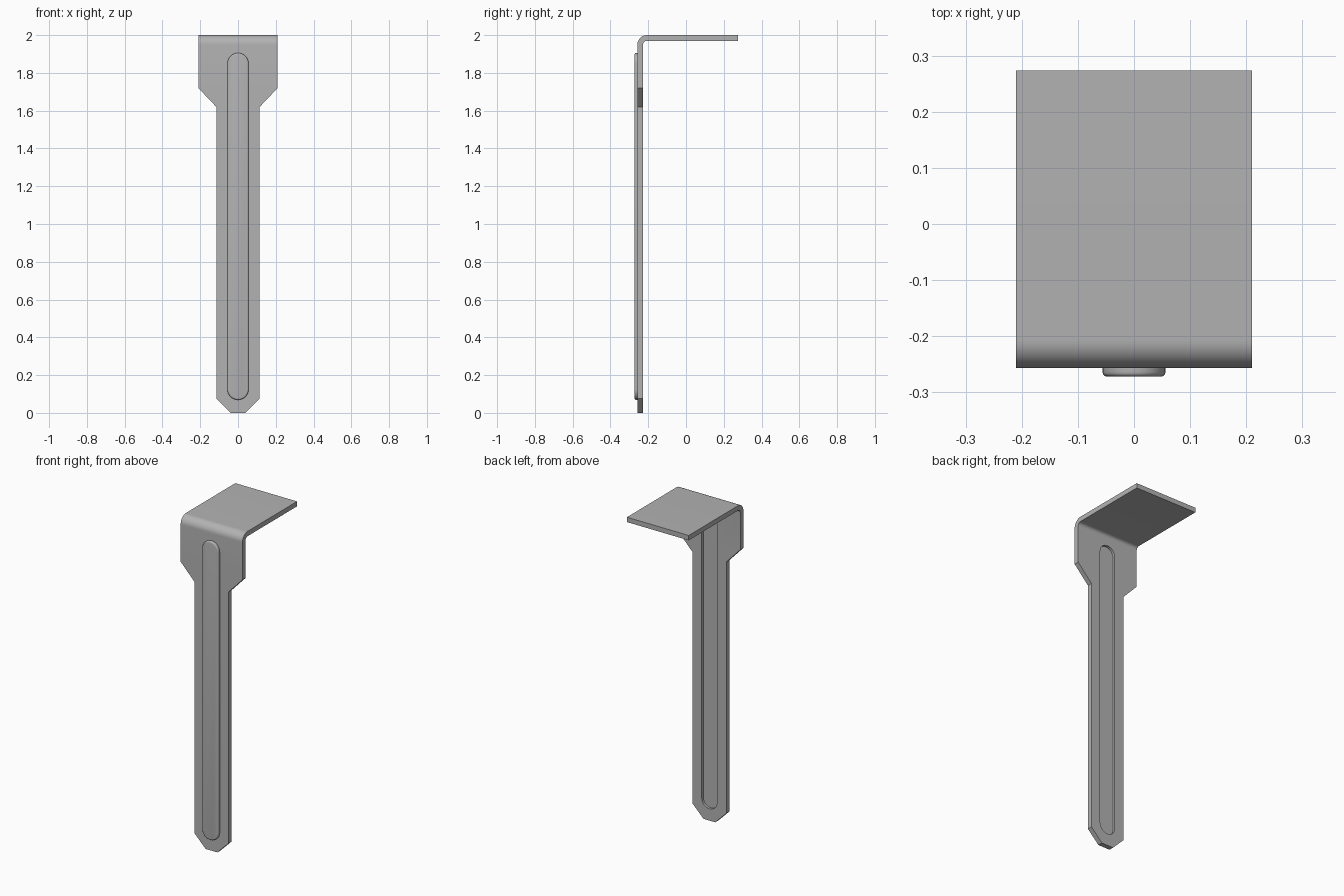
import bpy, bmesh, math

cube = bpy.data.objects.get("Cube")
if cube:
    bpy.data.objects.remove(cube)

FRONT, BACK, TOP = -0.257, 0.274, 2.0
THICK, BEND = 0.03, 0.05

steel = bpy.data.materials.new("grey_steel")
steel.use_nodes = True
colour = (0.45, 0.45, 0.45, 1)
steel.diffuse_color = colour
steel.node_tree.nodes["Principled BSDF"].inputs["Base Color"].default_value = colour


def add_object(name, bm):
    bmesh.ops.recalc_face_normals(bm, faces=bm.faces)
    mesh = bpy.data.meshes.new(name)
    bm.to_mesh(mesh)
    bm.free()
    obj = bpy.data.objects.new(name, mesh)
    mesh.materials.append(steel)
    bpy.context.collection.objects.link(obj)
    return obj


def finish(obj, angle=35):
    """Apply the modifiers and smooth the rounded areas."""
    bpy.ops.object.select_all(action='DESELECT')
    obj.select_set(True)
    bpy.context.view_layer.objects.active = obj
    for mod in list(obj.modifiers):
        bpy.ops.object.modifier_apply(modifier=mod.name)
    bpy.ops.object.shade_smooth_by_angle(angle=math.radians(angle))


def slot(name, half, low, high, y0, y1, round_front=0):
    """Long round-ended block from y0 (front) to y1."""
    bm = bmesh.new()
    n = 16
    ring = []
    for centre, start in ((high - half, 0), (low + half, math.pi)):
        for i in range(n + 1):
            a = start + math.pi * i / n
            ring.append(bm.verts.new((half * math.cos(a), y0, centre + half * math.sin(a))))
    face = bm.faces.new(ring)
    rim = list(face.edges)
    out = bmesh.ops.extrude_face_region(bm, geom=[face], use_keep_orig=True)
    verts = [v for v in out["geom"] if isinstance(v, bmesh.types.BMVert)]
    bmesh.ops.translate(bm, verts=verts, vec=(0, y1 - y0, 0))
    if round_front:
        bmesh.ops.bevel(bm, geom=rim, offset=round_front, segments=4,
                        profile=0.5, affect='EDGES')
    return add_object(name, bm)


# Bent sheet: rows of (half width, y, z) up the stem, round the bend, to the back
rows = [(0.04, FRONT, 0), (0.115, FRONT, 0.075),
        (0.115, FRONT, 1.62), (0.21, FRONT, 1.72)]
for i in range(13):
    a = math.pi / 2 * i / 12
    rows.append((0.21, FRONT + BEND * (1 - math.cos(a)), TOP - BEND * (1 - math.sin(a))))
rows.append((0.21, BACK, TOP))

bm = bmesh.new()
pairs = [[bm.verts.new((s * w, y, z)) for s in (-1, 1)] for w, y, z in rows]
for low, high in zip(pairs, pairs[1:]):
    bm.faces.new((low[0], low[1], high[1], high[0]))
bracket = add_object("bent_bracket", bm)
# Outer face must look forward so the thickness grows inward
if bracket.data.polygons[0].normal.y > 0:
    bracket.data.flip_normals()
solid = bracket.modifiers.new("thickness", 'SOLIDIFY')
solid.thickness = THICK
solid.offset = -1
solid.use_even_offset = True

# Groove pressed into the back of the stem
cutter = slot("groove_cutter", 0.052, 0.073, 1.902, FRONT + THICK / 2, FRONT + 2 * THICK)
cut = bracket.modifiers.new("groove", 'BOOLEAN')
cut.operation = 'DIFFERENCE'
cut.solver = 'EXACT'
cut.object = cutter
finish(bracket)
bpy.data.objects.remove(cutter)

# Raised stiffening rib on the front
rib = slot("stiffening_rib", 0.056, 0.069, 1.906, FRONT - 0.015, FRONT + 0.002, 0.008)
finish(rib)
